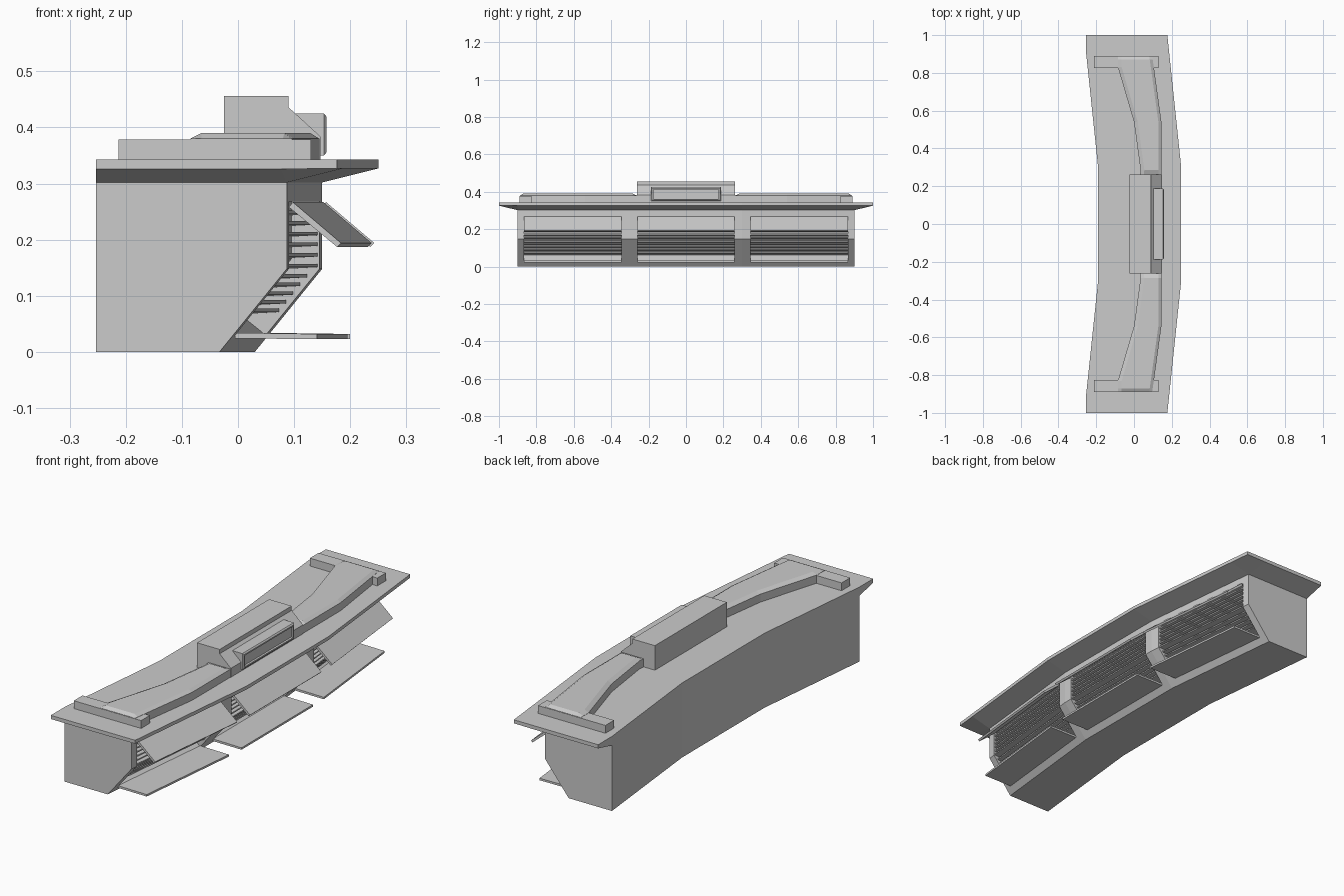
import bpy, bmesh

if "Cube" in bpy.data.objects:
    bpy.data.objects.remove(bpy.data.objects["Cube"])


def shift(y):
    """Sideways sweep of the curved plan: straight middle, angled wings."""
    return -0.105 * max(0.0, abs(y) - 0.3)


def new_object(name, bm):
    bmesh.ops.recalc_face_normals(bm, faces=bm.faces)
    mesh = bpy.data.meshes.new(name)
    bm.to_mesh(mesh)
    bm.free()
    obj = bpy.data.objects.new(name, mesh)
    bpy.context.collection.objects.link(obj)
    return obj


def loft(name, stations):
    """Closed solid through (y, [(x, z), ...]) sections."""
    bm = bmesh.new()
    rings = [[bm.verts.new((x, y, z)) for x, z in prof] for y, prof in stations]
    n = len(rings[0])
    for a, b in zip(rings, rings[1:]):
        for i in range(n):
            j = (i + 1) % n
            bm.faces.new((a[i], a[j], b[j], b[i]))
    bm.faces.new(rings[0])
    bm.faces.new(rings[-1])
    return new_object(name, bm)


def swept(name, prof, ys):
    """Same profile carried along the curved plan."""
    return loft(name, [(y, [(x + shift(y), z) for x, z in prof]) for y in ys])


# Cabinet body with a chamfered lower front
body = swept("cabinet_body",
             [(-0.19, 0), (0.03, 0), (0.15, 0.148), (0.15, 0.303), (-0.19, 0.303)],
             [-0.9, -0.3, 0.3, 0.9])

# Counter top with sloped underside at the front and ends
def top_section(y, low):
    s = shift(y)
    back = -0.19 + max(s, -0.063)
    return (y, [(back, low), (0.15 + s, low), (0.25 + s, 0.327),
                (0.25 + s, 0.343), (back, 0.343)])

loft("counter_top", [top_section(-1, 0.326), top_section(-0.9, 0.302),
                     top_section(-0.3, 0.302), top_section(0.3, 0.302),
                     top_section(0.9, 0.302), top_section(1, 0.326)])

# Three louvred bays, each with an upper and a lower flap
recess = [(0.2, 0.268), (0.10, 0.268), (0.10, 0.166), (0.015, 0.0615),
          (0.054, 0.03), (0.2, 0.03)]
slat_heights = [0.252 - 0.019 * i for i in range(6)] + \
               [0.139 - 0.0155 * i for i in range(5)]
bays = {"left": (-0.865, -0.345), "middle": (-0.26, 0.26), "right": (0.345, 0.865)}
for side, ys in bays.items():
    cutter = swept(side + "_bay_cutter", recess, ys)
    cutter.hide_render = True
    cutter.hide_set(True)
    cutter.display_type = 'WIRE'
    mod = body.modifiers.new(side + "_bay", 'BOOLEAN')
    mod.operation = 'DIFFERENCE'
    mod.solver = 'EXACT'
    mod.object = cutter
    for i, z in enumerate(slat_heights):
        tip = 0.146 if z > 0.15 else 0.03 + z * 0.811 - 0.015
        swept(f"{side}_slat_{i + 1}",
              [(tip - 0.055, z), (tip, z), (tip, z - 0.006), (tip - 0.055, z - 0.009)], ys)
    swept(side + "_upper_flap",
          [(0.150, 0.258), (0.157, 0.267), (0.243, 0.194), (0.236, 0.187)], ys)
    swept(side + "_lower_flap",
          [(0.054, 0.024), (0.054, 0.034), (0.200, 0.032), (0.200, 0.023)], ys)

# Raised ridge and cross bar on each wing of the counter
def ridge_section(y, back, front, z):
    return (y, [(back, 0.34), (back, 0.38), (back + 0.02, z), (front - 0.016, z),
                (front, 0.38), (front, 0.34)])

for side, s in (("left", -1), ("right", 1)):
    loft(side + "_ridge", [
        ridge_section(s * 0.262, 0.032, 0.145, 0.3805),
        ridge_section(s * 0.285, 0.035, 0.145, 0.39),
        ridge_section(s * 0.54, 0.0, 0.145, 0.39),
        ridge_section(s * 0.83, -0.085, 0.105, 0.39),
        ridge_section(s * 0.87, -0.085, 0.099, 0.39),
        ridge_section(s * 0.888, -0.085, 0.096, 0.3805)])
    bar = [(-0.213, 0.34), (0.13, 0.34), (0.13, 0.379), (-0.213, 0.379)]
    loft(side + "_cross_bar", [(s * 0.827, bar), (s * 0.89, bar)])

# Central console housing with sloped front
housing = [(-0.025, 0.34), (-0.025, 0.456), (0.09, 0.456), (0.09, 0.436),
           (0.147, 0.384), (0.147, 0.34)]
loft("console_housing", [(-0.262, housing), (0.262, housing)])

# Display frame: box with chamfered rim and sunken panel
bm = bmesh.new()
bmesh.ops.create_cube(bm, size=1)
for v in bm.verts:
    v.co = (0.127 + v.co.x * 0.052, v.co.y * 0.374, 0.3875 + v.co.z * 0.075)
bm.normal_update()
face = max(bm.faces, key=lambda f: f.calc_center_median().x)
for thickness, depth in ((0.006, 0.005), (0.006, 0.0), (0.0005, -0.009)):
    bmesh.ops.inset_region(bm, faces=[face], thickness=thickness, depth=depth,
                           use_even_offset=True)
new_object("display_frame", bm)
